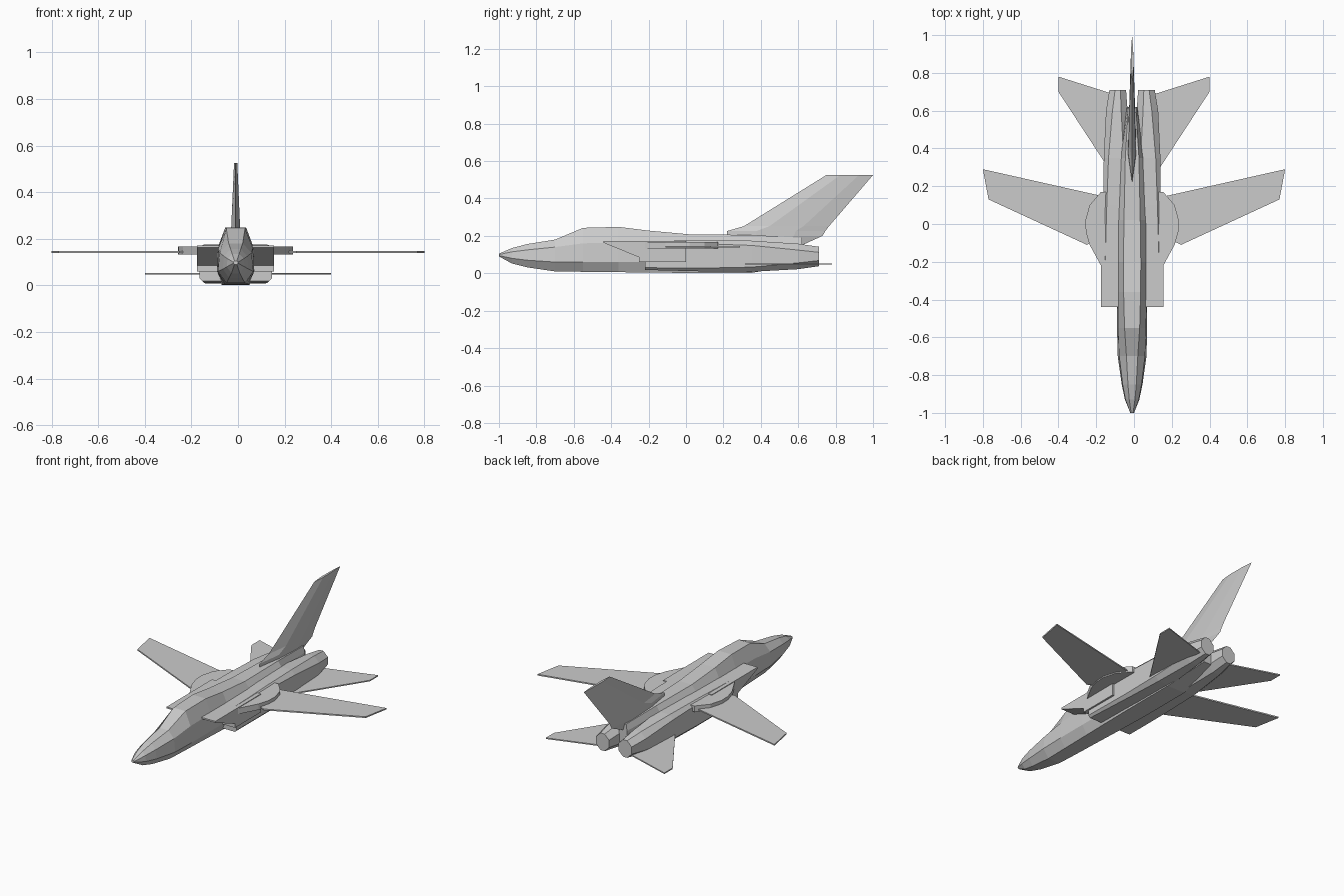
import bpy, bmesh

cube = bpy.data.objects.get("Cube")
if cube:
    bpy.data.objects.remove(cube)

grey = bpy.data.materials.new("airframe_grey")
grey.use_nodes = True
COLOUR = (0.6, 0.6, 0.6, 1)
grey.diffuse_color = COLOUR
grey.node_tree.nodes["Principled BSDF"].inputs["Base Color"].default_value = COLOUR
AXIS = -0.01  # centreline of the body


def loft(name, rings, mirror=False, axis=AXIS):
    """Skin a list of equal point rings, cap both ends, optionally mirror in x."""
    bm = bmesh.new()
    loops = [[bm.verts.new(p) for p in ring] for ring in rings]
    n = len(loops[0])
    for a, b in zip(loops, loops[1:]):
        for i in range(n):
            j = (i + 1) % n
            bm.faces.new((a[i], a[j], b[j], b[i]))
    bm.faces.new(loops[0])
    bm.faces.new(loops[-1])
    bmesh.ops.recalc_face_normals(bm, faces=bm.faces)
    mesh = bpy.data.meshes.new(name)
    bm.to_mesh(mesh)
    bm.free()
    mesh.materials.append(grey)
    ob = bpy.data.objects.new(name, mesh)
    ob.location.x = axis
    bpy.context.collection.objects.link(ob)
    if mirror:
        mod = ob.modifiers.new("Mirror", 'MIRROR')
        mod.use_mirror_merge = False
    return ob


def slab(name, outline, z0, z1, axis=AXIS):
    """Mirrored flat plate from a plan outline."""
    return loft(name, [[(x, y, z) for x, y in outline] for z in (z0, z1)], True, axis)


# Fuselage: y, widths (top, shoulder, side, belly), heights (same order)
STATIONS = [
    (-1.0, .005, .01, .01, .005, .105, .10, .095, .09),
    (-.93, .015, .035, .038, .018, .135, .115, .08, .052),
    (-.85, .022, .05, .055, .028, .156, .125, .07, .032),
    (-.70, .03, .068, .076, .04, .180, .14, .06, .010),
    (-.55, .04, .074, .08, .045, .243, .16, .06, .008),
    (-.36, .045, .076, .08, .05, .248, .165, .06, .006),
    (-.20, .046, .075, .08, .055, .228, .168, .06, .004),
    (.02, .043, .075, .08, .06, .208, .17, .06, .002),
    (.35, .036, .06, .07, .06, .205, .17, .06, .002),
    (.62, .02, .026, .03, .025, .190, .15, .09, .05),
]
rings = []
for s in STATIONS:
    half = [(w, s[0], z) for w, z in zip(s[1:5], s[5:])]
    rings.append(half + [(-x, y, z) for x, y, z in reversed(half)])
loft("fuselage", rings)

# Engine trunks: y, inner x, outer x, bottom, top, corner cut
TRUNKS = [
    (-.22, .05, .155, .018, .172, .012),
    (.10, .02, .152, .010, .176, .018),
    (.35, .02, .15, .008, .174, .025),
    (.60, .024, .138, .022, .158, .034),
    (.71, .032, .12, .038, .142, .03),
]
rings = []
for y, a, b, lo, hi, c in TRUNKS:
    rings.append([(a + c, y, lo), (b - c, y, lo), (b, y, lo + c), (b, y, hi - c),
                  (b - c, y, hi), (a + c, y, hi), (a, y, hi - c), (a, y, lo + c)])
loft("engine_trunk", rings, True)

# Raked air intakes
INTAKE = [(-.44, .172), (-.44, .163), (-.25, .085), (-.25, .06), (0, .06), (0, .172)]
loft("air_intake", [[(x, y, z) for y, z in INTAKE] for x in (.06, .165)], True)

# Wing gloves
slab("wing_glove", [(.06, -.22), (.165, -.22), (.225, -.11), (.245, -.04), (.247, .02),
                    (.225, .1), (.165, .17), (.06, .17)], .132, .168)

# Swing wings, thinning to the tip
WING = [(.12, -.05), (.25, -.11), (.77, .13), (.8, .29), (.12, .137)]
slab("wing", WING, .139, .147, axis=0)

# Tailplanes
slab("tailplane", [(.1, .22), (.145, .31), (.4, .7), (.4, .78), (.1, .685)],
     .046, .053, axis=0)

# Tail fin: leading y, trailing y, z, half thickness
rings = []
for front, back, z, t in [(.22, .62, .15, .024), (.22, .73, .2, .022), (.22, .745, .226, .021),
                          (.31, .765, .252, .019), (.75, 1.0, .525, .007)]:
    chord = back - front
    rings.append([(0, front, z), (t, front + chord * .3, z), (t * .8, front + chord * .7, z),
                  (0, back, z), (-t * .8, front + chord * .7, z), (-t, front + chord * .3, z)])
loft("tail_fin", rings)
